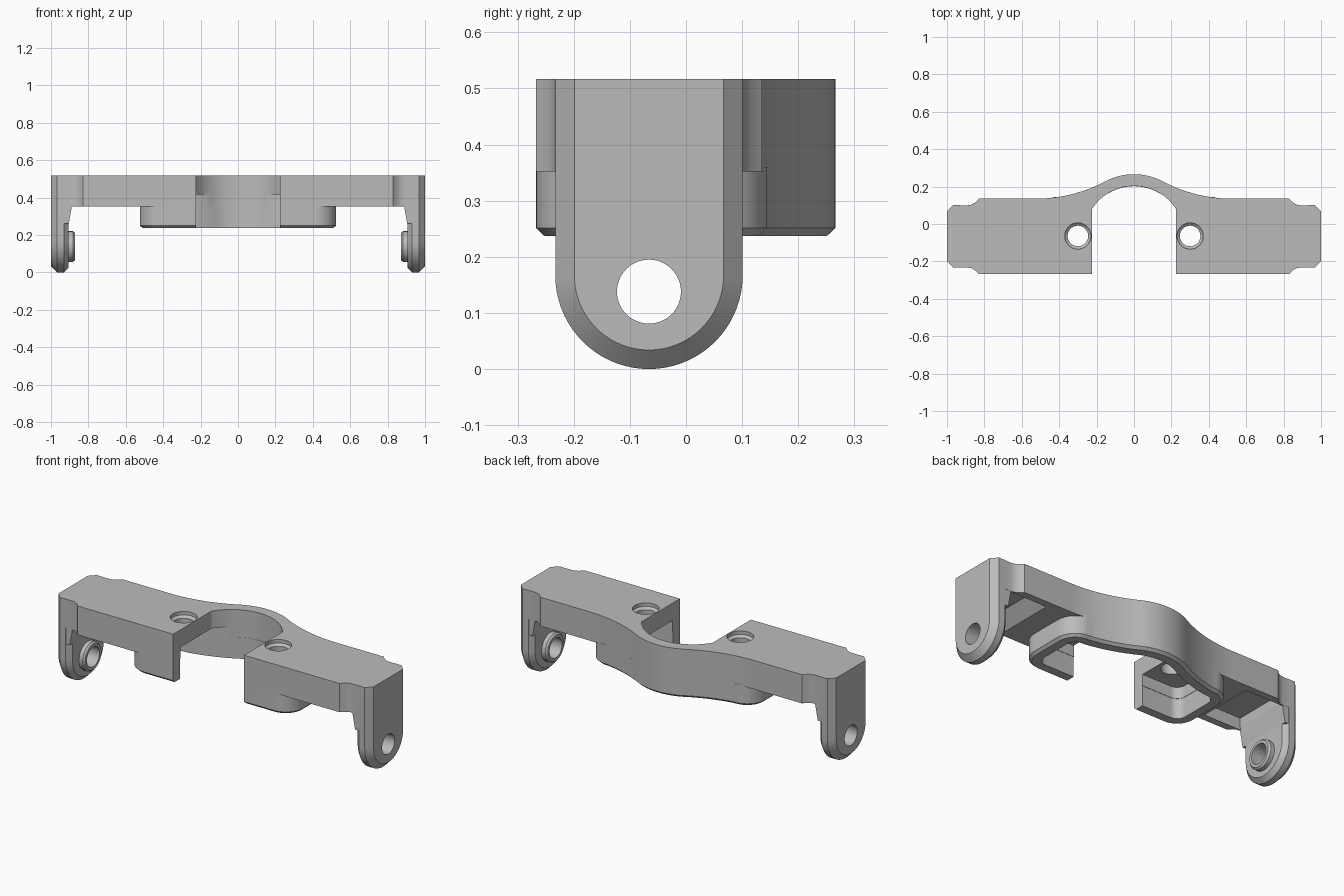
import bpy, bmesh
from math import cos, sin, radians

old = bpy.data.objects.get("Cube")
if old:
    bpy.data.objects.remove(old, do_unlink=True)

GREY = (0.5, 0.5, 0.5, 1)
mat = bpy.data.materials.new("plain grey")
mat.use_nodes = True
mat.diffuse_color = GREY
mat.node_tree.nodes["Principled BSDF"].inputs["Base Color"].default_value = GREY

TOP, UNDER, FOOT = 0.517, 0.352, 0.237
FRONT, MID = -0.267, -0.066      # front face and hole line in y
GAP = 0.225                      # half width of the central opening
WALL = 0.064


def arc(cx, cy, r, a, b, n=12):
    angles = [radians(a + (b - a) * i / n) for i in range(n + 1)]
    return [(cx + r * cos(t), cy + r * sin(t)) for t in angles]


def mirror_x(points):
    return [(-x, y) for x, y in reversed(points)]


def loft(name, rings):
    """Solid through matching closed rings of 3D points."""
    bm = bmesh.new()
    rows = [[bm.verts.new(p) for p in ring] for ring in rings]
    n = len(rows[0])
    for a, b in zip(rows, rows[1:]):
        for i in range(n):
            j = (i + 1) % n
            bm.faces.new((a[i], a[j], b[j], b[i]))
    bm.faces.new(rows[0])
    bm.faces.new(rows[-1])
    bmesh.ops.recalc_face_normals(bm, faces=bm.faces)
    me = bpy.data.meshes.new(name)
    bm.to_mesh(me)
    bm.free()
    me.materials.append(mat)
    ob = bpy.data.objects.new(name, me)
    bpy.context.collection.objects.link(ob)
    return ob


def prism(name, outline, z0, z1):
    return loft(name, [[(x, y, z) for x, y in outline] for z in (z0, z1)])


def turned_x(name, s, profile, n=48):
    """Round part about the side hole axis, profile of (x, radius)."""
    return loft(name, [[(s * x, y, z) for y, z in arc(MID, 0.138, r, 0, 360 - 360 / n, n - 1)]
                       for x, r in profile])


def side_prism(name, s, profile, y0, y1):
    return loft(name, [[(s * x, y, z) for x, z in profile] for y in (y0, y1)])


def cut(ob, cutters):
    for c in cutters:
        c.hide_render = True
        m = ob.modifiers.new("cut", "BOOLEAN")
        m.operation, m.solver, m.object = "DIFFERENCE", "EXACT", c
    deps = bpy.context.evaluated_depsgraph_get()
    me = bpy.data.meshes.new_from_object(ob.evaluated_get(deps))
    ob.modifiers.clear()
    ob.data = me
    for c in cutters:
        bpy.data.objects.remove(c, do_unlink=True)


def smooth(ob):
    bpy.ops.object.select_all(action="DESELECT")
    ob.select_set(True)
    bpy.context.view_layer.objects.active = ob
    bpy.ops.object.shade_smooth_by_angle(angle=radians(25))


def skirt_path(d):
    """Lobe, swept back and arch, moved inward by d, from right to left."""
    half = [(GAP, FRONT + d)]
    half += arc(0.41, -0.152, 0.115 - d, -90, 0)
    half += arc(0.41, 0.03, 0.115 - d, 0, 82.5)
    half += arc(0.53, 0.945, 0.81 + d, 262.5, 242.3)[1:]
    half += arc(0, -0.064, 0.33 - d, 62.3, 90)[1:]
    return half + mirror_x(half[:-1])


# main beam with arched opening
half = arc(0, -0.064, 0.267, 90, 32.6, 20)
half += [(GAP, FRONT), (0.83, FRONT), (0.85, -0.247), (0.87, -0.236), (0.89, -0.233),
         (0.93, -0.233), (0.93, 0.1), (0.89, 0.1), (0.87, 0.103), (0.85, 0.114), (0.83, 0.135)]
half += arc(0.53, 0.945, 0.81, 270, 242.3, 20)
half += arc(0, -0.064, 0.33, 62.3, 90)[1:]
beam = prism("beam", half + mirror_x(half[1:-1]), UNDER, TOP)

# pocket under the beam, screw holes and recesses beside the arms
cutters = [prism("pocket_cutter", skirt_path(WALL + 0.002), 0.2, 0.417)]
for s in (-1, 1):
    cutters.append(loft("screw_cutter", [
        [(x, y, z) for x, y in arc(s * 0.3, -0.064, r, 0, 352.5, 47)]
        for z, r in ((0.2, 0.055), (0.485, 0.055), (0.497, 0.07), (0.55, 0.07))]))
    cutters.append(side_prism("recess_cutter", s, [(0.62, 0.32), (0.72, 0.42), (0.9, 0.42), (0.9, 0.32)],
                              -0.227, 0.094))
cut(beam, cutters)
smooth(beam)

# skirt wall below the beam, with a chamfered lower edge
rings = []
for z, d in ((0.36, 0), (FOOT + 0.014, 0), (FOOT, 0.015)):
    rings.append([(x, y, z) for x, y in skirt_path(d) + skirt_path(WALL)[::-1]])
smooth(loft("skirt", rings))

# arms with round feet, gussets and bosses
for s, side in ((1, "left"), (-1, "right")):
    rings = []
    for x, r in ((0.905, 0.142), (0.93, 0.167), (0.967, 0.167), (1.0, 0.133)):
        section = [(MID + r, TOP)] + arc(MID, 0.167, r, 0, -180, 36) + [(MID - r, TOP)]
        rings.append([(s * x, y, z) for y, z in section])
    arm = loft(side + "_arm", rings)
    cut(arm, [turned_x("hole_cutter", s, [(0.8, 0.057), (1.1, 0.057)])])
    smooth(arm)

    gusset = [(0.93, 0.26), (0.905, 0.26), (0.885, 0.37), (0.885, 0.45), (0.93, 0.45)]
    side_prism(side + "_gusset", s, gusset, -0.232, 0.099)

    boss = turned_x(side + "_boss", s, [(0.91, 0.082), (0.882, 0.082), (0.872, 0.073)])
    cut(boss, [turned_x("hole_cutter", s, [(0.8, 0.057), (1.1, 0.057)])])
    smooth(boss)
